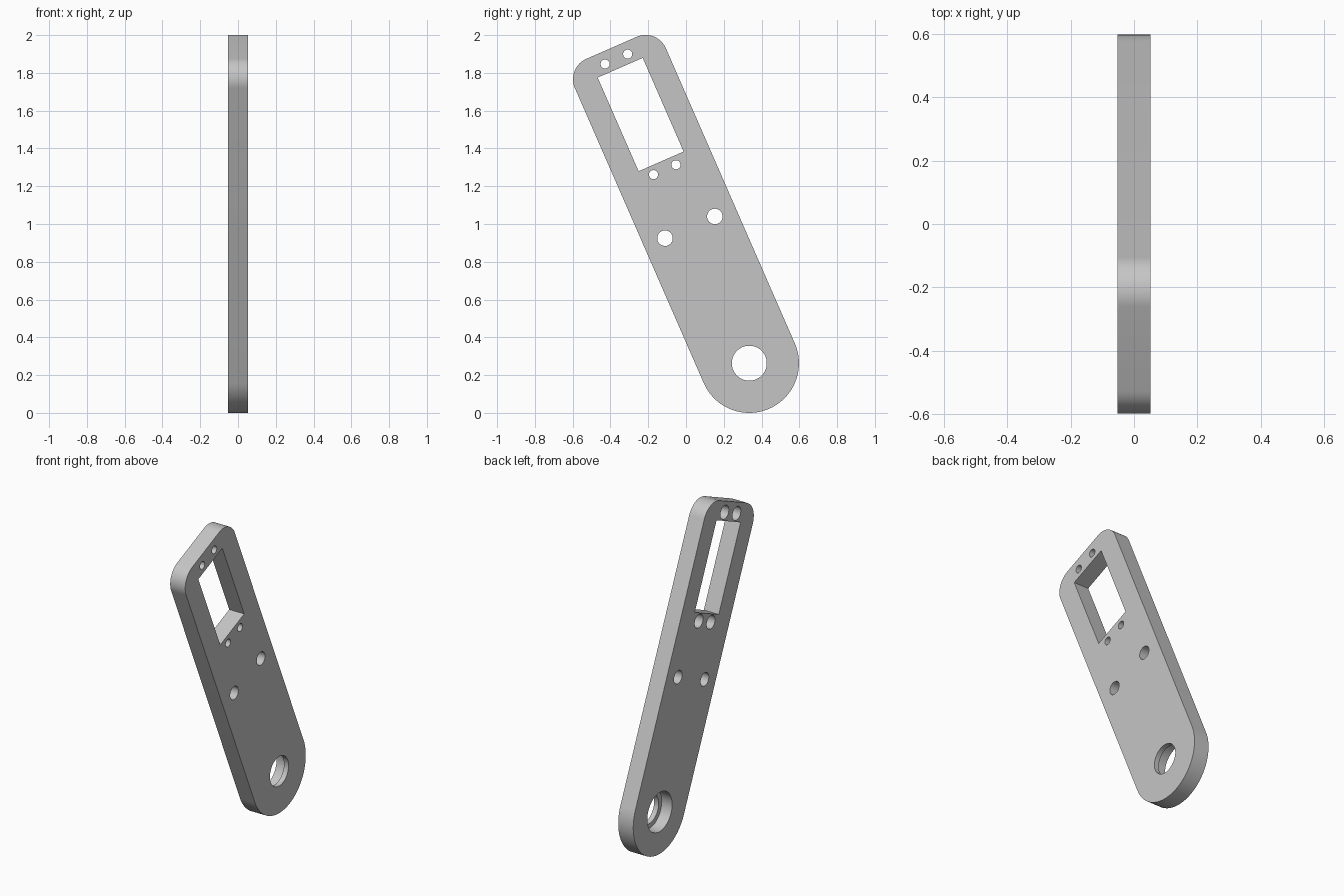
import bpy, bmesh, math
from mathutils import Matrix

cube = bpy.data.objects.get("Cube")
if cube:
    bpy.data.objects.remove(cube, do_unlink=True)

HALF = 0.052          # half thickness
R = 0.263             # pivot end radius, also half width
TOP = 1.822           # pivot to far end
CORNER = 0.117
STEP = 0.02           # where counterbores end
PAST = 0.1            # cutters run past the faces


def arc(cy, cz, r, start, end, n):
    return [(cy + r * math.cos(math.radians(start + (end - start) * i / n)),
             cz + r * math.sin(math.radians(start + (end - start) * i / n)))
            for i in range(n + 1)]


def loft(bm, sections):
    """Closed solid through (x, outline) sections."""
    rings = [[bm.verts.new((x, y, z)) for y, z in pts] for x, pts in sections]
    for a, b in zip(rings, rings[1:]):
        for i in range(len(a)):
            j = (i + 1) % len(a)
            bm.faces.new((a[i], a[j], b[j], b[i]))
    bm.faces.new(rings[0][::-1])
    bm.faces.new(rings[-1])


def make_object(name, bm):
    bmesh.ops.recalc_face_normals(bm, faces=bm.faces)
    mesh = bpy.data.meshes.new(name)
    bm.to_mesh(mesh)
    bm.free()
    obj = bpy.data.objects.new(name, mesh)
    bpy.context.collection.objects.link(obj)
    return obj


def hole(bm, y, z, r, bore=None, n=32):
    """Round through hole, optionally counterbored from the -x side."""
    inner = arc(y, z, r, 0, 360, n)[:-1]
    wide = arc(y, z, bore or r, 0, 360, n)[:-1]
    sections = [(-PAST, wide), (PAST, inner)]
    if bore:
        sections[1:1] = [(STEP, wide), (STEP, inner)]
    loft(bm, sections)


# Arm plate: round pivot end, rounded corners at the far end
outline = (arc(0, 0, R, 180, 360, 48)
           + arc(R - CORNER, TOP - CORNER, CORNER, 0, 90, 16)
           + arc(CORNER - R, TOP - CORNER, CORNER, 90, 180, 16))
bm = bmesh.new()
loft(bm, [(-HALF, outline), (HALF, outline)])
plate = make_object("arm_plate", bm)

# Pivot hole, window, screw holes and mounting holes
bm = bmesh.new()
hole(bm, 0, 0, 0.0925, 0.123, 64)
window = [(-0.13, 1.166), (0.13, 1.166), (0.13, 1.707), (-0.13, 1.707)]
loft(bm, [(-PAST, window), (PAST, window)])
for side in (-1, 1):
    hole(bm, side * 0.144, 0.785, 0.041)
    for z in (1.118, 1.757):
        hole(bm, side * 0.065, z, 0.024, 0.042)
cutter = make_object("hole_cutter", bm)
cutter.hide_render = True

# Cut the openings and drop the cutter
cut = plate.modifiers.new("openings", 'BOOLEAN')
cut.operation = 'DIFFERENCE'
cut.solver = 'EXACT'
cut.object = cutter
bpy.context.view_layer.objects.active = plate
plate.select_set(True)
bpy.ops.object.modifier_apply(modifier=cut.name)
bpy.data.objects.remove(cutter, do_unlink=True)

# Lean the arm toward the front
plate.data.transform(Matrix.Translation((0, 0.335, R))
                     @ Matrix.Rotation(math.radians(23.6), 4, 'X'))

# Plain grey finish
grey = bpy.data.materials.new("light grey")
grey.use_nodes = True
color = (0.56, 0.56, 0.56, 1)
grey.diffuse_color = color
grey.node_tree.nodes["Principled BSDF"].inputs["Base Color"].default_value = color
plate.data.materials.clear()
plate.data.materials.append(grey)

bpy.ops.object.shade_smooth_by_angle(angle=math.radians(30))
